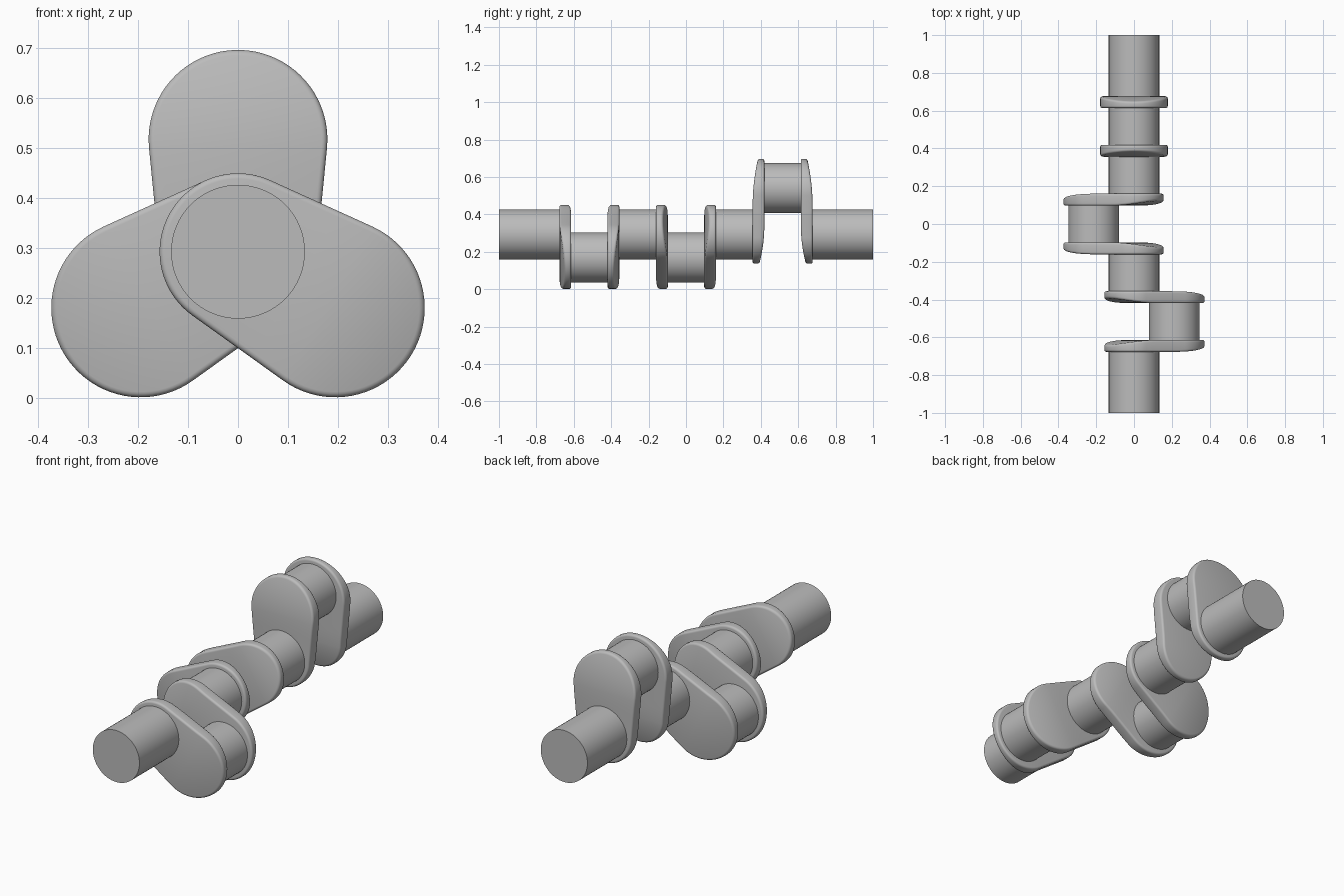
import bpy
import bmesh
from math import sin, cos, pi, acos, radians
from mathutils import Vector

cube = bpy.data.objects.get("Cube")
if cube:
    bpy.data.objects.remove(cube)

AXIS_Z = 0.293            # height of the main shaft axis
SHAFT_R = 0.134           # journals and pins
SMALL_R, BIG_R = 0.157, 0.179
REACH, THROW = 0.225, 0.247   # web big end and pin distance from the axis
HALF, PIN_HALF = 0.0315, 0.129    # web half thickness, pin centre to web centre
BEVEL = 0.011
SPACING = 0.5165

steel = bpy.data.materials.new("grey steel")
steel.use_nodes = True
GREY = (0.5, 0.5, 0.5, 1)
steel.diffuse_color = GREY
steel.node_tree.nodes["Principled BSDF"].inputs["Base Color"].default_value = GREY


def finish(name, bm):
    bmesh.ops.recalc_face_normals(bm, faces=bm.faces)
    mesh = bpy.data.meshes.new(name)
    bm.to_mesh(mesh)
    bm.free()
    mesh.materials.append(steel)
    obj = bpy.data.objects.new(name, mesh)
    bpy.context.collection.objects.link(obj)
    bpy.ops.object.select_all(action='DESELECT')
    obj.select_set(True)
    bpy.context.view_layer.objects.active = obj
    bpy.ops.object.shade_smooth_by_angle(angle=radians(35))


def rod(name, x, z, y0, y1):
    """Cylinder lying along y."""
    bm = bmesh.new()
    rings = []
    for y in (y0, y1):
        rings.append([bm.verts.new((x + SHAFT_R * cos(2 * pi * i / 64), y,
                                    z + SHAFT_R * sin(2 * pi * i / 64))) for i in range(64)])
        bm.faces.new(rings[-1])
    a, b = rings
    for i in range(64):
        j = (i + 1) % 64
        bm.faces.new((a[i], a[j], b[j], b[i]))
    finish(name, bm)


def outline(inset):
    """Two unequal round ends joined by tangents, as (along, across) points."""
    turn = acos((SMALL_R - BIG_R) / REACH)
    big, small = BIG_R - inset, SMALL_R - inset
    n = 20
    half = [(REACH + big * cos(turn * (i + .5) / (n + .5)),
             big * sin(turn * (i + .5) / (n + .5))) for i in range(n + 1)]
    end = [(small * cos(turn + (pi - turn) * i / (n + .5)),
            small * sin(turn + (pi - turn) * i / (n + .5))) for i in range(n + 1)]
    p, q = Vector(half[-1]), Vector(end[0])
    half += [tuple(p.lerp(q, k / 6)) for k in range(1, 6)] + end
    return half + [(u, -v) for u, v in reversed(half)]


def outer_face(u):
    return HALF - 0.028 * (max(0, u - 0.15) / 0.25) ** 2


def inner_face(u):
    return -HALF + 0.025 * (max(0, 0.05 - u) / 0.2) ** 2


def web(name, y, angle, outward):
    """Crank arm with rounded rim, thinned at the back of each end."""
    along = Vector((cos(angle), 0, sin(angle)))
    across = Vector((-sin(angle), 0, cos(angle)))
    base = Vector((0, y, AXIS_Z))
    bm = bmesh.new()
    rings = []
    steps = [k * pi / 8 for k in range(5)]
    for face, sign in ((outer_face, 1), (inner_face, -1)):
        for a in (steps if sign == 1 else reversed(steps)):
            ring = []
            for u, v in outline(BEVEL * (1 - sin(a))):
                depth = face(u) - sign * BEVEL * (1 - cos(a))
                ring.append(bm.verts.new(base + along * u + across * v
                                         + Vector((0, outward * depth, 0))))
            rings.append(ring)
    n = len(rings[0])
    for a, b in zip(rings, rings[1:]):
        for i in range(n):
            j = (i + 1) % n
            bm.faces.new((a[i], a[j], b[j], b[i]))
    # Strips across both broad faces
    for ring in (rings[0], rings[-1]):
        for i in range(n // 2 - 1):
            bm.faces.new((ring[i], ring[i + 1], ring[n - 2 - i], ring[n - 1 - i]))
    finish(name, bm)


# Three throws, evenly spaced around the axis
THROWS = [("front", -SPACING, radians(-30)),
          ("middle", 0, radians(210)),
          ("rear", SPACING, radians(90))]
journal_start = -1
for label, y, angle in THROWS:
    rod(label + "_journal", 0, AXIS_Z, journal_start, y - PIN_HALF - 0.02)
    journal_start = y + PIN_HALF + 0.02
    rod(label + "_crank_pin", THROW * cos(angle), AXIS_Z + THROW * sin(angle),
        y - PIN_HALF + 0.02, y + PIN_HALF - 0.02)
    web(label + "_web_fore", y - PIN_HALF, angle, -1)
    web(label + "_web_aft", y + PIN_HALF, angle, 1)
rod("end_journal", 0, AXIS_Z, journal_start, 1)
